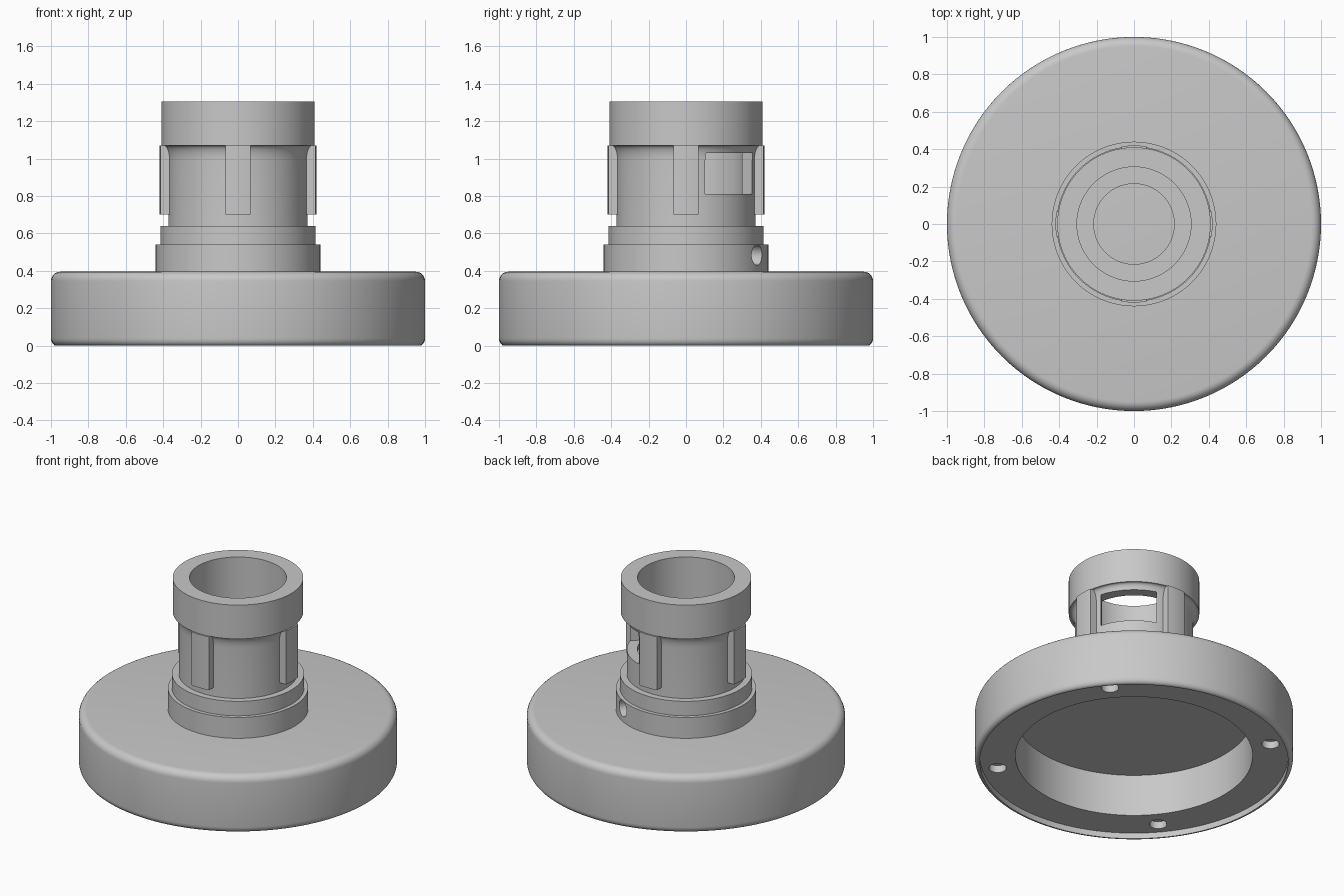
import bpy, bmesh, math
from mathutils import Matrix, Vector

if "Cube" in bpy.data.objects:
    bpy.data.objects.remove(bpy.data.objects["Cube"])

grey = bpy.data.materials.new("plain_grey")
grey.use_nodes = True
COLOUR = (0.58, 0.58, 0.58, 1)
grey.diffuse_color = COLOUR
grey.node_tree.nodes["Principled BSDF"].inputs["Base Color"].default_value = COLOUR

SIDES = 128


def add_object(name, bm):
    bmesh.ops.remove_doubles(bm, verts=bm.verts, dist=1e-5)
    bmesh.ops.recalc_face_normals(bm, faces=bm.faces)
    mesh = bpy.data.meshes.new(name)
    bm.to_mesh(mesh)
    bm.free()
    mesh.materials.append(grey)
    obj = bpy.data.objects.new(name, mesh)
    bpy.context.collection.objects.link(obj)
    return obj


def lathe(name, profile, closed=False):
    """Revolve (radius, height) points around z."""
    bm = bmesh.new()
    verts = [bm.verts.new((r, 0, z)) for r, z in profile]
    pairs = list(zip(verts, verts[1:]))
    if closed:
        pairs.append((verts[-1], verts[0]))
    edges = [bm.edges.new(p) for p in pairs]
    bmesh.ops.spin(bm, geom=verts + edges, axis=(0, 0, 1), cent=(0, 0, 0),
                   steps=SIDES, angle=math.tau)
    return add_object(name, bm)


def arc(cx, cz, rx, rz, start, end, steps=6):
    angles = [math.radians(start + (end - start) * i / steps) for i in range(steps + 1)]
    return [(cx + rx * math.cos(a), cz + rz * math.sin(a)) for a in angles]


def cylinder(name, radius, depth, matrix):
    bm = bmesh.new()
    bmesh.ops.create_cone(bm, cap_ends=True, segments=32, radius1=radius,
                          radius2=radius, depth=depth, matrix=matrix)
    return add_object(name, bm)


def box(name, size, matrix):
    bm = bmesh.new()
    bmesh.ops.create_cube(bm, size=1, matrix=matrix @ Matrix.Diagonal((*size, 1)))
    return add_object(name, bm)


def turn(degrees):
    return Matrix.Rotation(math.radians(degrees), 4, "Z")


def boolean(obj, cutter, operation="DIFFERENCE"):
    mod = obj.modifiers.new(cutter.name, "BOOLEAN")
    mod.operation = operation
    mod.object = cutter
    mod.solver = "EXACT"
    cutter.hide_render = True
    cutter.hide_set(True)


def finish(obj):
    """Bake the cuts, remove the cutters and shade smooth by angle."""
    cutters = [m.object for m in obj.modifiers]
    bpy.context.view_layer.update()
    graph = bpy.context.evaluated_depsgraph_get()
    obj_mesh = bpy.data.meshes.new_from_object(obj.evaluated_get(graph))
    obj.modifiers.clear()
    obj.data = obj_mesh
    for cutter in cutters:
        bpy.data.objects.remove(cutter)
    bpy.ops.object.select_all(action="DESELECT")
    obj.select_set(True)
    bpy.context.view_layer.objects.active = obj
    bpy.ops.object.shade_smooth_by_angle(angle=math.radians(30))


# Wide base disc: rounded edges, shallow lip and deep recess underneath
base = lathe("base_disc",
             [(0, 0.33), (0.745, 0.33), (0.745, 0.04), (0.968, 0.04), (0.968, 0)]
             + arc(0.972, 0.04, 0.028, 0.04, -90, 0)
             + arc(0.95, 0.345, 0.05, 0.05, 0, 90) + [(0, 0.395)])

# Four screw holes in the underside
for i in range(4):
    place = turn(40 + 90 * i) @ Matrix.Translation((0.87, 0, 0.04))
    boolean(base, cylinder("screw_hole", 0.055, 0.1, place))
finish(base)

# Hollow stepped column: collar, neck flaring into the top ring, stepped bore
column = lathe("column",
               [(0.215, 0.38), (0.44, 0.38), (0.44, 0.54), (0.415, 0.54), (0.415, 0.64),
                (0.372, 0.64)]
               + arc(0.402, 0.99, 0.03, 0.08, 180, 90)
               + [(0.41, 1.07), (0.41, 1.305), (0.305, 1.305), (0.305, 0.78), (0.215, 0.78)],
               closed=True)

# Side window and the set screw hole in the collar
window_place = turn(45) @ Matrix.Translation((0.35, -0.005, 0.92))
boolean(column, box("window_cut", (0.4, 0.35, 0.22), window_place))
lie_down = Matrix.Rotation(math.radians(90), 4, "Y")
boolean(column, cylinder("set_screw_cut", 0.055, 0.34,
                         turn(60) @ Matrix.Translation((0.37, 0, 0.485)) @ lie_down))
finish(column)

# Four upright keys around the neck, with outer faces following the column
for i, side in enumerate(("left", "back", "right", "front")):
    key = box(side + "_key", (0.1, 0.136, 0.37),
              turn(90 * i) @ Matrix.Translation((0.39, 0, 0.885)))
    boolean(key, lathe("key_limit", [(0.35, 0.6), (0.42, 0.6), (0.42, 1.2), (0.35, 1.2)],
                       closed=True), "INTERSECT")
    finish(key)
